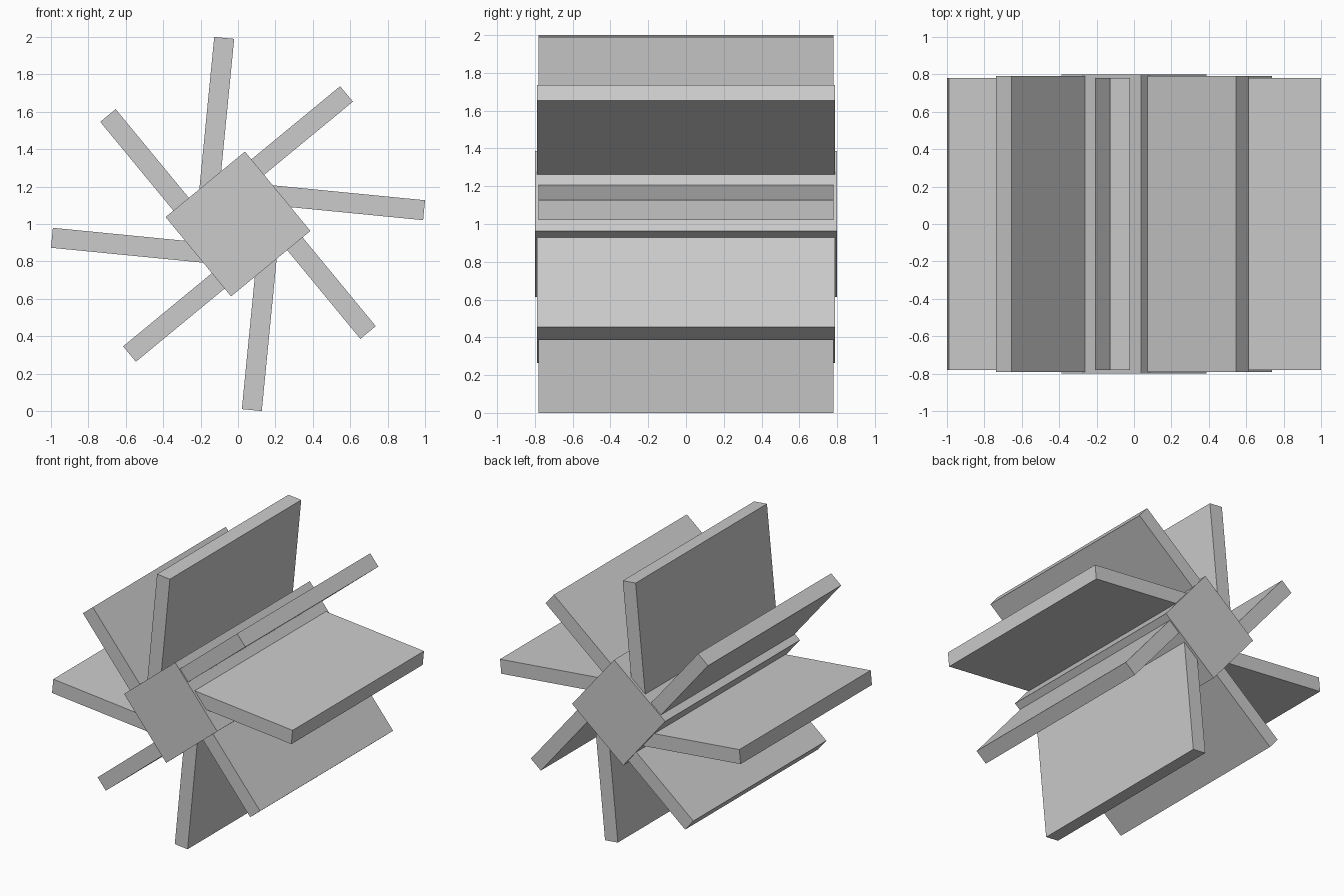
import bpy, math
from mathutils import Matrix

if "Cube" in bpy.data.objects:
    bpy.data.objects.remove(bpy.data.objects["Cube"])

AXLE = Matrix.Translation((0, 0, 1.0))


def box(name, x0, x1, y_half, z0, z1, angle):
    """Box in the wheel's own frame, turned about the axle (counter-clockwise seen from the front)."""
    bpy.ops.mesh.primitive_cube_add(size=1)
    ob = bpy.context.object
    ob.name = name
    shape = Matrix.Translation(((x0 + x1) / 2, 0, (z0 + z1) / 2)) @ Matrix.Diagonal((x1 - x0, 2 * y_half, z1 - z0, 1))
    ob.data.transform(AXLE @ Matrix.Rotation(-math.radians(angle), 4, 'Y') @ shape)
    return ob


# square hub along the axle
box("hub", -0.275, 0.275, 0.80, -0.275, 0.275, 39.5)

# two sets of four offset paddles
for i in range(4):
    box(f"long_paddle_{i + 1}", 0.10, 0.983, 0.78, 0.117, 0.224, 84.4 + 90 * i)
    box(f"short_paddle_{i + 1}", 0.10, 0.89, 0.79, 0.114, 0.221, 39.5 + 90 * i)
